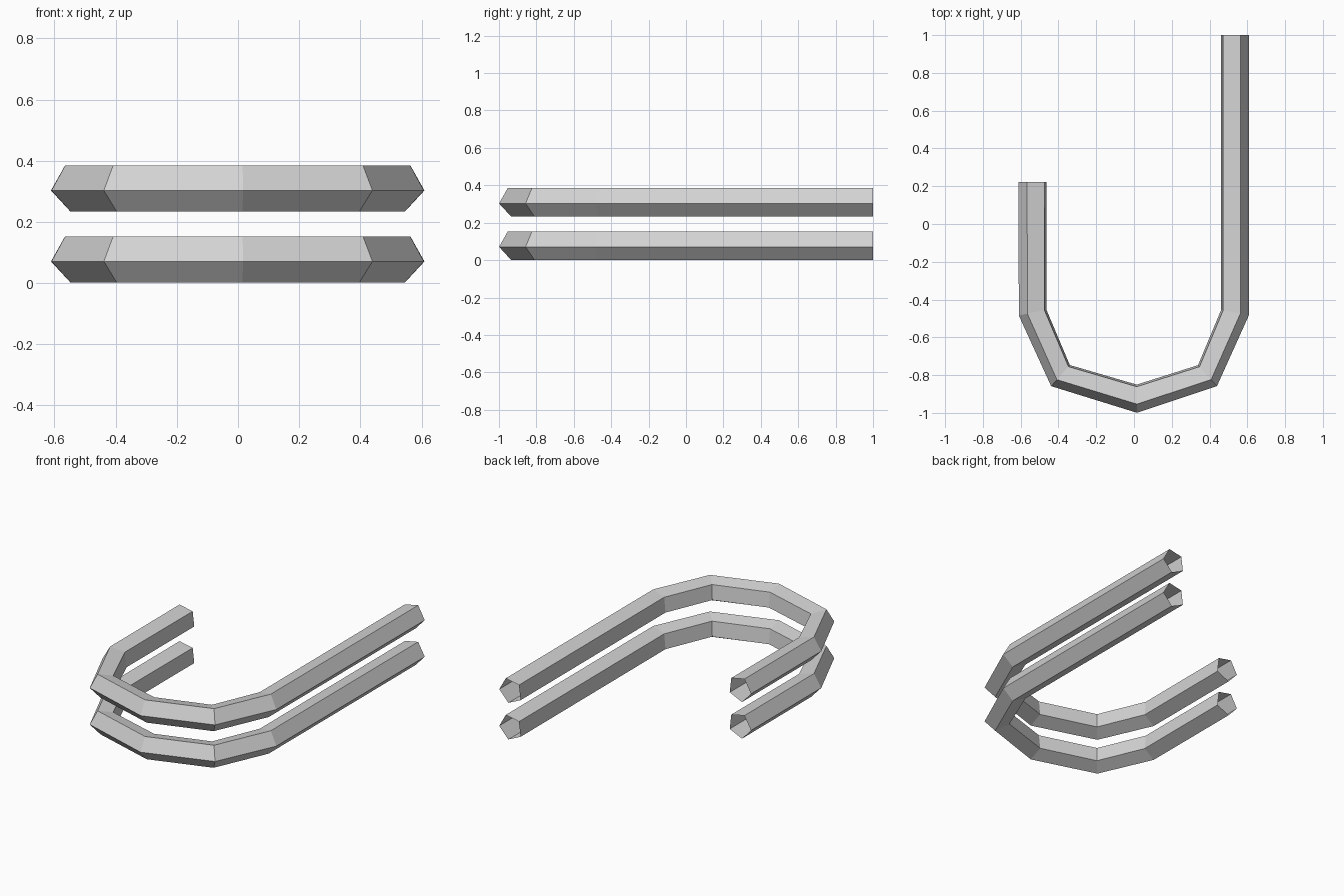
import bpy, bmesh, math
from mathutils import Vector

if "Cube" in bpy.data.objects:
    bpy.data.objects.remove(bpy.data.objects["Cube"])

# One flat grey for both rails
grey = bpy.data.materials.new("light grey")
grey.diffuse_color = (0.65, 0.65, 0.65, 1)
grey.use_nodes = True
grey.node_tree.nodes["Principled BSDF"].inputs["Base Color"].default_value = grey.diffuse_color

# Plan path of the rail, from the long right arm round to the short left arm
PATH = [Vector(p) for p in ((0.53, 1.0), (0.53, -0.468), (0.386, -0.799), (0.015, -0.92),
                            (-0.386, -0.799), (-0.532, -0.468), (-0.532, 0.222))]
RADIUS, SIDES = 0.08, 5
TILT = math.radians(-6.7)   # slight roll of the five-sided section


def tube(name, z):
    """Sweep an open-ended pentagon along the path at height z."""
    bm = bmesh.new()
    rings = []
    for i, p in enumerate(PATH):
        t = Vector((0, 0))
        if i > 0:
            t += (p - PATH[i - 1]).normalized()
        if i < len(PATH) - 1:
            t += (PATH[i + 1] - p).normalized()
        t.normalize()
        out = Vector((-t.y, t.x))
        ring = []
        for k in range(SIDES):
            a = TILT + 2 * math.pi * k / SIDES
            q = p + out * RADIUS * math.cos(a)
            ring.append(bm.verts.new((q.x, q.y, z + RADIUS * math.sin(a))))
        rings.append(ring)
    for r0, r1 in zip(rings, rings[1:]):
        for k in range(SIDES):
            n = (k + 1) % SIDES
            bm.faces.new((r0[k], r0[n], r1[n], r1[k]))
    mesh = bpy.data.meshes.new(name)
    bm.to_mesh(mesh)
    bm.free()
    mesh.materials.append(grey)
    obj = bpy.data.objects.new(name, mesh)
    bpy.context.collection.objects.link(obj)


# Two identical stacked rails
tube("lower_rail", 0.08)
tube("upper_rail", 0.312)
